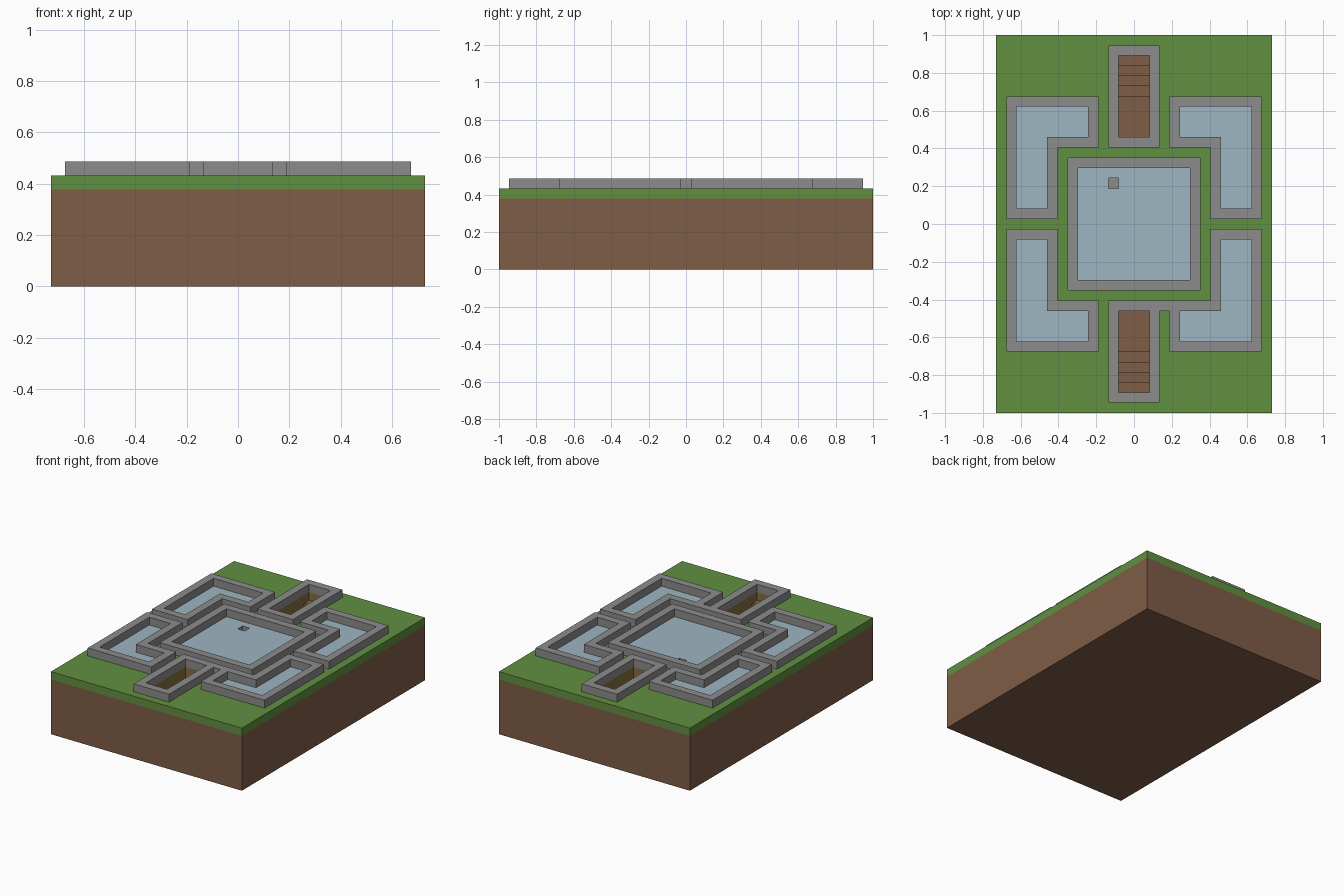
import bpy
import bmesh

if "Cube" in bpy.data.objects:
    bpy.data.objects.remove(bpy.data.objects["Cube"])

U = 2 / 37  # one building block


def material(name, r, g, b):
    lin = [((c / 255 + 0.055) / 1.055) ** 2.4 for c in (r, g, b)] + [1]
    m = bpy.data.materials.new(name)
    m.use_nodes = True
    m.diffuse_color = lin
    bsdf = next(n for n in m.node_tree.nodes if n.type == 'BSDF_PRINCIPLED')
    bsdf.inputs["Base Color"].default_value = lin
    bsdf.inputs["Roughness"].default_value = 0.9
    return m


SOIL = material("soil brown", 126, 93, 71)
GRASS = material("grass green", 97, 144, 65)
STONE = material("stone grey", 140, 140, 140)
WATER = material("water blue", 157, 182, 193)
LINING = material("plank olive", 134, 110, 62)


def rect(x0, x1, y0, y1):
    return [(x0, y0), (x1, y0), (x1, y1), (x0, y1)]


def flip(loop, sx, sy):
    return [(x * sx, y * sy) for x, y in loop]


def plate(name, loops, z0, z1, mats, rule=None):
    """Extrude an outline (first loop) with holes (other loops) from z0 to z1."""
    bm = bmesh.new()
    edges = []
    for loop in loops:
        vs = [bm.verts.new((x * U, y * U, z0 * U)) for x, y in loop]
        edges += [bm.edges.new((a, b)) for a, b in zip(vs, vs[1:] + vs[:1])]
    bmesh.ops.triangle_fill(bm, edges=edges, use_beauty=True, normal=(0, 0, 1))
    new = bmesh.ops.extrude_face_region(bm, geom=bm.faces[:])["geom"]
    top = [v for v in new if isinstance(v, bmesh.types.BMVert)]
    bmesh.ops.translate(bm, verts=top, vec=(0, 0, (z1 - z0) * U))
    return finish(name, bm, mats, rule)


def finish(name, bm, mats, rule=None):
    bmesh.ops.recalc_face_normals(bm, faces=bm.faces[:])
    if rule:
        for f in bm.faces:
            f.material_index = int(rule(f))
    mesh = bpy.data.meshes.new(name)
    bm.to_mesh(mesh)
    bm.free()
    for m in mats:
        mesh.materials.append(m)
    ob = bpy.data.objects.new(name, mesh)
    bpy.context.collection.objects.link(ob)
    return ob


def pit_side(f):
    c = f.calc_center_median() / U
    return abs(f.normal.z) < 0.5 and abs(c.x) < 2 and abs(c.y) < 17


def upright(f):
    return abs(f.normal.z) < 0.5


# Outlines, in blocks
ground = rect(-13.5, 13.5, -18.5, 18.5)
pool_out = rect(-6.5, 6.5, -6.5, 6.5)
pool_in = rect(-5.5, 5.5, -5.5, 5.5)
well = rect(-2.5, -1.5, 3.5, 4.5)
corner_out = [(7.5, .5), (12.5, .5), (12.5, 12.5), (3.5, 12.5), (3.5, 7.5), (7.5, 7.5)]
corner_in = [(8.5, 1.5), (11.5, 1.5), (11.5, 11.5), (4.5, 11.5), (4.5, 8.5), (8.5, 8.5)]
pit_out = rect(-2.5, 2.5, 7.5, 17.5)
pit_in = rect(-1.5, 1.5, 8.5, 16.5)
corners = {"front_left": (1, -1), "front_right": (-1, -1),
           "back_left": (1, 1), "back_right": (-1, 1)}
ends = {"front": -1, "back": 1}

# Ground layers, pierced by the two stair pits and the pools
pits = [flip(pit_in, 1, s) for s in ends.values()]
basins = [flip(corner_in, *s) for s in corners.values()]
plate("soil_block", [ground] + pits, 0, 7, [SOIL, LINING], pit_side)
plate("grass_layer", [ground, pool_in] + pits + basins, 7, 8, [GRASS, LINING], pit_side)

# Central pool with a small well opening
plate("central_pool_wall", [pool_out, pool_in], 8, 9, [STONE])
plate("central_pool_water", [pool_in, well], 7, 8, [WATER, STONE], upright)
plate("well_floor", [well], 7, 7.1, [STONE])

# Four corner pools
for name, s in corners.items():
    plate(name + "_pool_wall", [flip(corner_out, *s), flip(corner_in, *s)], 8, 9, [STONE])
    plate(name + "_pool_water", [flip(corner_in, *s)], 7, 8, [WATER])

# Stone joining the front stair wall to its neighbouring pool
plate("joining_stone", [rect(2.5, 3.5, -8.5, -7.5)], 8, 9, [STONE])

# Sunken stairs, descending towards the middle
for name, s in ends.items():
    plate(name + "_stair_wall", [flip(pit_out, 1, s), flip(pit_in, 1, s)], 8, 9, [STONE])
    profile = [(16.5, 0), (8.5, 0), (8.5, 3), (12.5, 3)]
    for i in range(4):
        profile += [(12.5 + i, 4 + i), (13.5 + i, 4 + i)]
    bm = bmesh.new()
    face = bm.faces.new([bm.verts.new((-1.5 * U, y * s * U, z * U)) for y, z in profile])
    new = bmesh.ops.extrude_face_region(bm, geom=[face])["geom"]
    side = [v for v in new if isinstance(v, bmesh.types.BMVert)]
    bmesh.ops.translate(bm, verts=side, vec=(3 * U, 0, 0))
    finish(name + "_stairs", bm, [SOIL])
